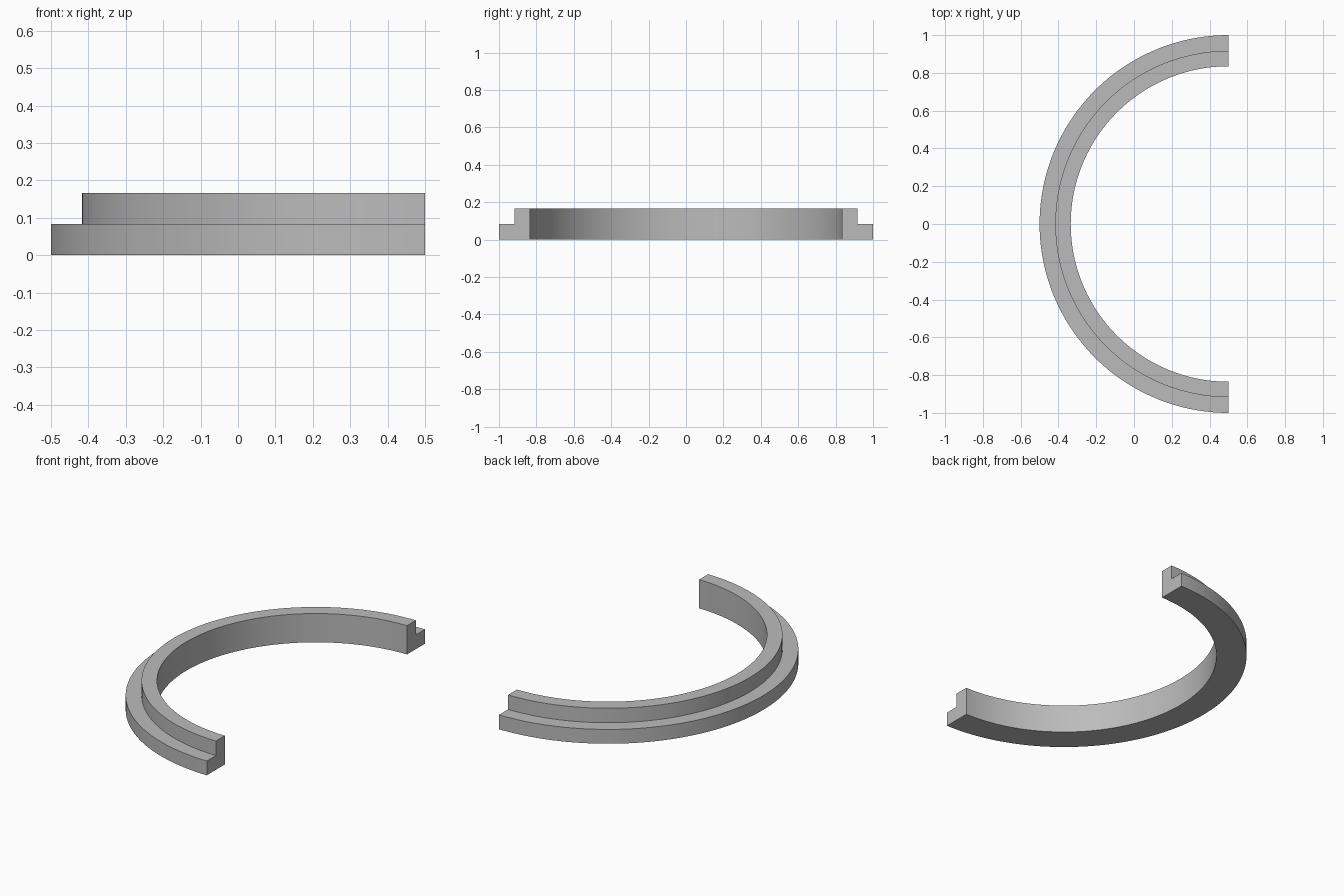
import bpy
import bmesh
from math import pi, radians
from mathutils import Matrix, Vector

cube = bpy.data.objects.get("Cube")
if cube:
    bpy.data.objects.remove(cube, do_unlink=True)

# Main dimensions
OUTER, STEP, INNER = 1.0, 0.9165, 0.835
LEDGE, HEIGHT = 0.083, 0.167
SEGMENTS = 96
CENTRE = Vector((0.5, 0, 0))

# Plain grey material
grey = bpy.data.materials.new("plain grey")
grey.use_nodes = True
colour = (0.5, 0.5, 0.5, 1)
grey.diffuse_color = colour
grey.node_tree.nodes["Principled BSDF"].inputs["Base Color"].default_value = colour

# Stepped L-shaped cross-section: radius, height
profile = [(INNER, 0), (OUTER, 0), (OUTER, LEDGE),
           (STEP, LEDGE), (STEP, HEIGHT), (INNER, HEIGHT)]

# Sweep the cross-section through half a turn, from +y round to -y
bm = bmesh.new()
rings = []
for i in range(SEGMENTS + 1):
    turn = Matrix.Rotation(pi / 2 + pi * i / SEGMENTS, 4, "Z")
    rings.append([bm.verts.new(CENTRE + turn @ Vector((r, 0, z))) for r, z in profile])
for a, b in zip(rings, rings[1:]):
    for j in range(len(profile)):
        k = (j + 1) % len(profile)
        bm.faces.new((a[j], a[k], b[k], b[j]))

# Flat end caps
bm.faces.new(rings[0])
bm.faces.new(rings[-1])
bmesh.ops.recalc_face_normals(bm, faces=bm.faces)

mesh = bpy.data.meshes.new("stepped_half_ring")
bm.to_mesh(mesh)
bm.free()
mesh.materials.append(grey)
ring = bpy.data.objects.new("stepped_half_ring", mesh)
bpy.context.collection.objects.link(ring)

# Smooth round walls, sharp corners
bpy.ops.object.select_all(action="DESELECT")
ring.select_set(True)
bpy.context.view_layer.objects.active = ring
bpy.ops.object.shade_smooth_by_angle(angle=radians(30))
